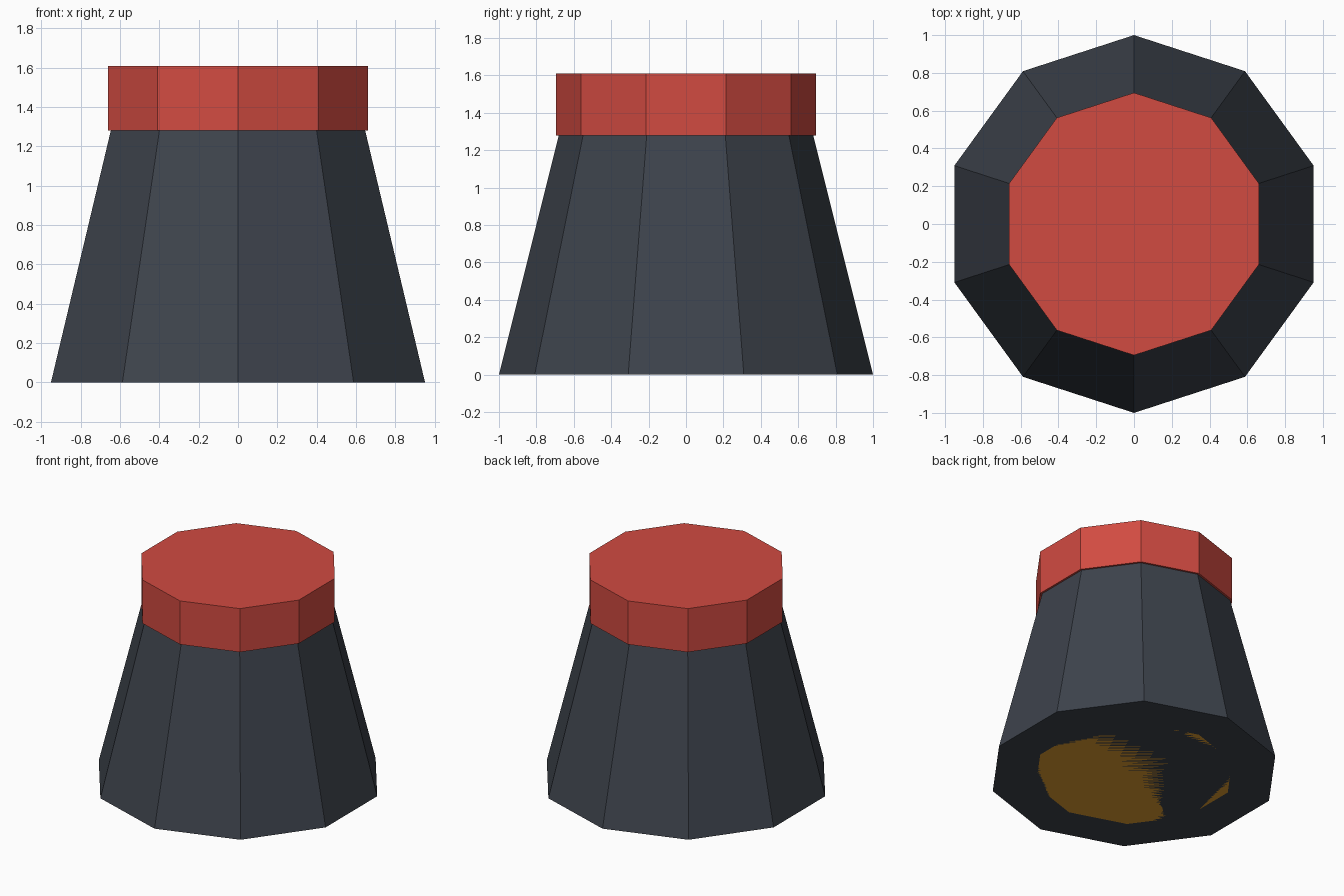
import bpy
import bmesh
from mathutils import Matrix

if "Cube" in bpy.data.objects:
    bpy.data.objects.remove(bpy.data.objects["Cube"])

SIDES = 10


def material(name, color):
    mat = bpy.data.materials.new(name)
    mat.diffuse_color = (*color, 1.0)
    mat.use_nodes = True
    mat.node_tree.nodes["Principled BSDF"].inputs["Base Color"].default_value = mat.diffuse_color
    return mat


def frustum(name, r_bottom, r_top, z_bottom, z_top, mat):
    """Flat-shaded ten-sided frustum with corners on the y axis."""
    bm = bmesh.new()
    bmesh.ops.create_cone(
        bm, cap_ends=True, cap_tris=False, segments=SIDES,
        radius1=r_bottom, radius2=r_top, depth=z_top - z_bottom,
        matrix=Matrix.Translation((0, 0, (z_bottom + z_top) / 2)))
    mesh = bpy.data.meshes.new(name)
    bm.to_mesh(mesh)
    bm.free()
    mesh.materials.append(mat)
    obj = bpy.data.objects.new(name, mesh)
    bpy.context.collection.objects.link(obj)
    return obj


dark = material("dark_slate", (0.047, 0.056, 0.072))
red = material("red", (0.64, 0.07, 0.053))
gold = material("gold", (0.75, 0.34, 0.03))

# Tapered body
frustum("body", 1.0, 0.68, 0.0, 1.28, dark)

# Red cap, slightly overhanging the body
frustum("cap", 0.695, 0.695, 1.28, 1.61, red)

# Gold core, flush with the underside of the body
frustum("core", 0.695, 0.695, 0.0, 0.33, gold)
